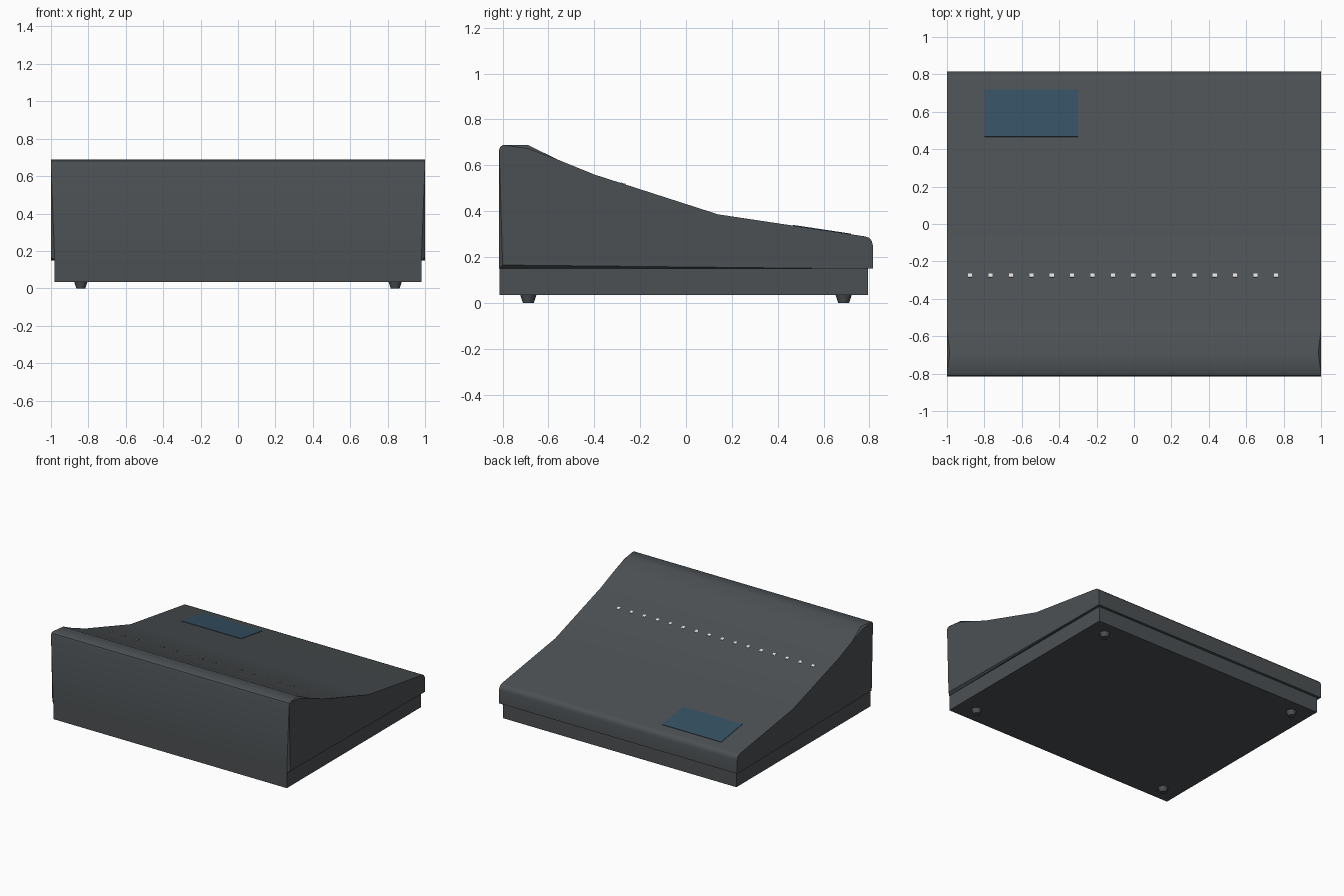
import bpy, bmesh, math
from mathutils import Vector, Matrix

if "Cube" in bpy.data.objects:
    bpy.data.objects.remove(bpy.data.objects["Cube"])


def material(name, rgb):
    m = bpy.data.materials.new(name)
    m.diffuse_color = (*rgb, 1)
    m.use_nodes = True
    m.node_tree.nodes["Principled BSDF"].inputs["Base Color"].default_value = m.diffuse_color
    return m


GREY = material("slate grey", (0.073, 0.081, 0.087))
BLUE = material("display blue", (0.036, 0.082, 0.125))
WHITE = material("lamp white", (0.75, 0.75, 0.73))


def finish(name, bm, mat, smooth=False):
    bmesh.ops.recalc_face_normals(bm, faces=bm.faces)
    me = bpy.data.meshes.new(name)
    bm.to_mesh(me)
    bm.free()
    me.materials.append(mat)
    ob = bpy.data.objects.new(name, me)
    bpy.context.collection.objects.link(ob)
    if smooth:
        bpy.ops.object.select_all(action='DESELECT')
        ob.select_set(True)
        bpy.context.view_layer.objects.active = ob
        bpy.ops.object.shade_smooth_by_angle(angle=math.radians(30))
    return ob


def box(name, lo, hi, mat, matrix=Matrix.Identity(4)):
    bm = bmesh.new()
    lo, hi = Vector(lo), Vector(hi)
    size = hi - lo
    bmesh.ops.create_cube(bm, size=1, matrix=matrix @ Matrix.Translation((lo + hi) / 2)
                          @ Matrix.Diagonal((*size, 1)))
    return finish(name, bm, mat)


# Sloped cover: side profile (x, y, z) from front bottom, over the top, to the back
PROFILE = [(0.98, -0.815, 0.15), (1, -0.815, 0.668), (1, -0.81, 0.682), (1, -0.797, 0.689),
           (0.985, -0.69, 0.689), (1, -0.56, 0.625), (1, -0.40, 0.56), (1, -0.13, 0.473),
           (1, 0.14, 0.386), (1, 0.78, 0.29), (1, 0.798, 0.284), (1, 0.81, 0.271),
           (1, 0.815, 0.252), (1, 0.815, 0.15), (1, 0.64, 0.15)]
RIDGE = 4
bm = bmesh.new()
rows = []
for s in (-1, 1):
    row = [bm.verts.new((s * x, y, z)) for x, y, z in PROFILE]
    corner = bm.verts.new((s, -0.80, 0.165))     # side wall pulled in at the front foot
    dip = bm.verts.new((s, -0.69, 0.673))        # side wall slightly below the ridge
    bm.faces.new([corner] + row[1:RIDGE] + [dip] + row[RIDGE + 1:])
    bm.faces.new([row[0], row[1], corner])
    bm.faces.new([row[0], corner, row[-1]])
    bm.faces.new([row[RIDGE - 1], row[RIDGE], dip])
    bm.faces.new([row[RIDGE], row[RIDGE + 1], dip])
    rows.append(row)
n = len(PROFILE)
for i in range(n):
    j = (i + 1) % n
    bm.faces.new([rows[0][i], rows[0][j], rows[1][j], rows[1][i]])
finish("sloped_cover", bm, GREY, True)

# Base tray
box("base_tray", (-0.98, -0.814, 0.035), (0.98, 0.795, 0.152), GREY)

# Four tapered feet
for sx in (-1, 1):
    for sy in (-1, 1):
        bm = bmesh.new()
        bmesh.ops.create_cone(bm, cap_ends=True, segments=16, radius1=0.024, radius2=0.036,
                              depth=0.037,
                              matrix=Matrix.Translation((sx * 0.84, sy * 0.688, 0.0185)))
        finish("foot", bm, GREY, True)


def on_slope(x, y, a, b):
    """Frame lying on the straight slope between profile points a and b."""
    (_, ya, za), (_, yb, zb) = PROFILE[a], PROFILE[b]
    z = za + (zb - za) * (y - ya) / (yb - ya)
    return Matrix.Translation((x, y, z)) @ Matrix.Rotation(math.atan2(zb - za, yb - ya), 4, 'X')


# Blue display plate on the rear slope
box("display", (-0.25, -0.128, -0.002), (0.25, 0.128, 0.003), BLUE, on_slope(-0.55, 0.593, 8, 9))

# Row of sixteen small indicator lamps
for i in range(16):
    box("indicator_lamp", (-0.011, -0.011, -0.002), (0.011, 0.011, 0.003), WHITE,
        on_slope(-0.876 + i * 0.109, -0.275, 6, 7))
